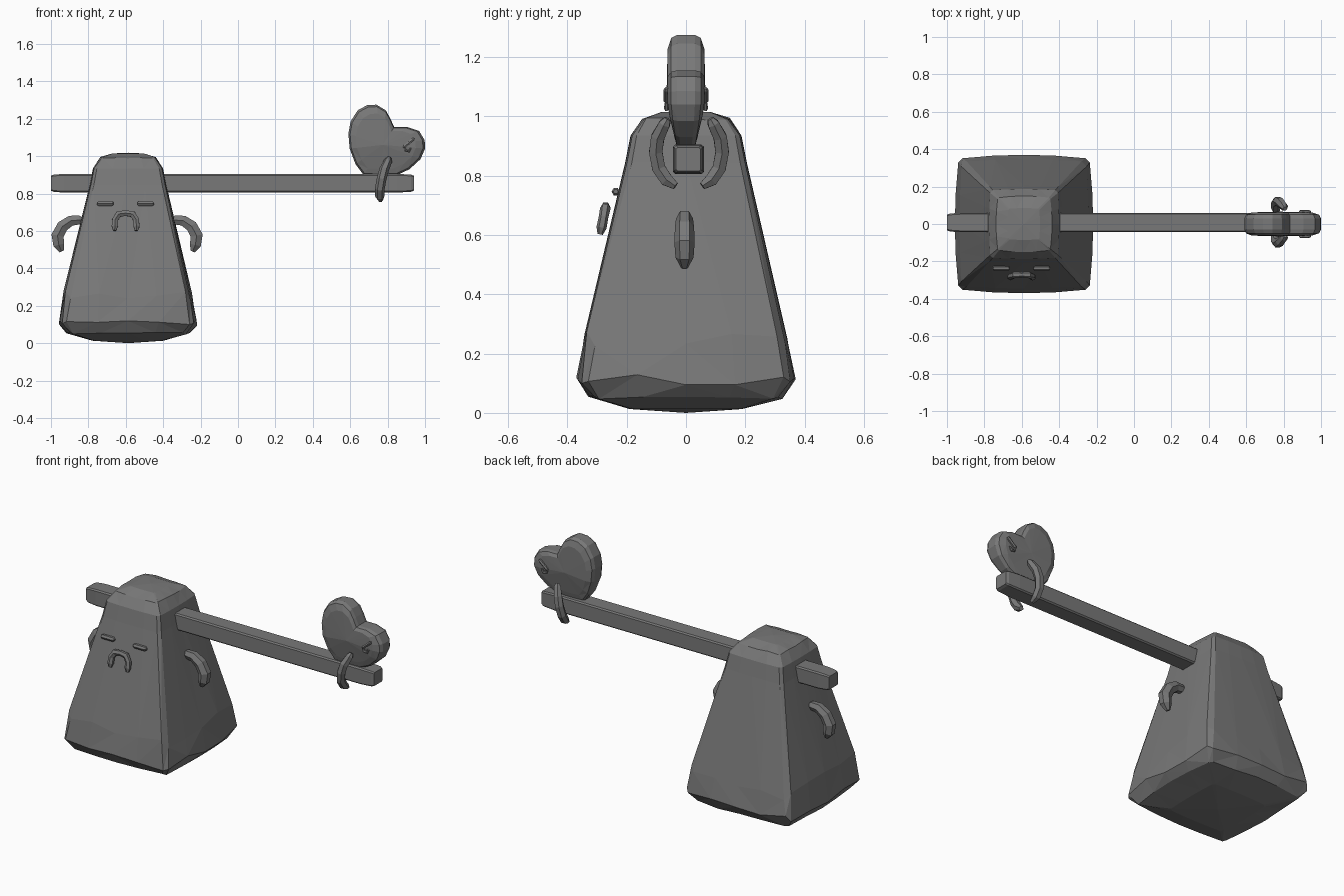
import bpy, bmesh, math, random
from mathutils import Vector

if "Cube" in bpy.data.objects:
    bpy.data.objects.remove(bpy.data.objects["Cube"])

random.seed(4)
grey = bpy.data.materials.new("stone grey")
grey.diffuse_color = (0.19, 0.19, 0.19, 1)
grey.use_nodes = True
grey.node_tree.nodes["Principled BSDF"].inputs["Base Color"].default_value = grey.diffuse_color


def finish(name, bm, tri=False):
    bmesh.ops.recalc_face_normals(bm, faces=bm.faces)
    if tri:
        bmesh.ops.triangulate(bm, faces=bm.faces)
    me = bpy.data.meshes.new(name)
    bm.to_mesh(me)
    bm.free()
    me.materials.append(grey)
    ob = bpy.data.objects.new(name, me)
    bpy.context.collection.objects.link(ob)
    return ob


def loft(bm, rings, bottom=None, top=None):
    """Skin a list of equal point rings; ends are fans to a point or flat caps."""
    vs = [[bm.verts.new(p) for p in r] for r in rings]
    n = len(vs[0])
    for a, b in zip(vs, vs[1:]):
        for i in range(n):
            j = (i + 1) % n
            bm.faces.new((a[i], a[j], b[j], b[i]))
    for ring, tip in ((vs[0], bottom), (vs[-1], top)):
        if tip is None:
            bm.faces.new(ring)
        else:
            c = bm.verts.new(tip)
            for i in range(n):
                bm.faces.new((ring[i], ring[(i + 1) % n], c))


def tube(name, pts, radii, side, depth=1.0, sides=6):
    """Tapered tube through points; side is the direction across the bend."""
    pts = [Vector(p) for p in pts]
    side = Vector(side)
    rings = []
    for i, p in enumerate(pts):
        t = (pts[min(i + 1, len(pts) - 1)] - pts[max(i - 1, 0)]).normalized()
        n = t.cross(side).normalized()
        s = n.cross(t)
        rings.append([p + radii[i] * (math.cos(a) * n + depth * math.sin(a) * s)
                      for a in (2 * math.pi * (k + .5) / sides for k in range(sides))])
    bm = bmesh.new()
    loft(bm, rings)
    return finish(name, bm)


# body: tapered rounded-square column with a chipped base and domed ends
CX = -0.588


def square_ring(h, z, jitter=0.0, bulge=0.0):
    ring = []
    for q in range(4):
        ca, sa = round(math.cos(q * math.pi / 2)), round(math.sin(q * math.pi / 2))
        for t in (-1, -.5, 0, .5, 1):
            x, y = h * .89 * t, -h * (1 - (.03 + bulge) * t * t)
            ring.append((CX + ca * x - sa * y, sa * x + ca * y,
                         z + random.uniform(-jitter, jitter)))
    return ring


bm = bmesh.new()
loft(bm, [square_ring(.19, .013), square_ring(.33, .052, .006, .03),
          square_ring(.37, .115, .022, .02), square_ring(.345, .25, .03),
          square_ring(.205, .845), square_ring(.187, .935),
          square_ring(.15, .992, .004, .03), square_ring(.085, 1.014)],
     (CX, 0, 0), (CX, 0, 1.018))
finish("body", bm, tri=True)

# beam passing through the body, slightly pinched at the ends
bm = bmesh.new()
rings = []
for x, s in ((-1, .8), (-.985, .92), (-.93, 1), (.85, 1), (.925, .92), (.94, .8)):
    rings.append([(x, .008 + .052 * s * a, .855 + .05 * s * b)
                  for a, b in ((-1, -.85), (-.85, -1), (.85, -1), (1, -.85),
                               (1, .85), (.85, 1), (-.85, 1), (-1, .85))])
loft(bm, rings)
finish("beam", bm)

# body arms, eyes, either side of the face
for side, label in ((-1, "left"), (1, "right")):
    arm = [(.235, .655), (.255, .658), (.30, .655), (.345, .625),
           (.372, .575), (.365, .525), (.35, .49)]
    tube(label + "_body_arm", [(CX - .005 + side * x, -.005, z) for x, z in arm],
         [.018, .027, .032, .036, .038, .034, .014], (0, 1, 0), .9)
    ex = CX - .014 + side * .108
    tube(label + "_body_eye",
         [(ex + dx, -.237, .746) for dx in (-.044, -.036, .036, .044)],
         [.008, .014, .014, .008], (0, 1, 0))

# mouth: drooping arch in front of the face
mouth = [(-.058, .602), (-.058, .625), (-.056, .66), (-.038, .69), (0, .695),
         (.038, .69), (.056, .66), (.058, .625), (.058, .602)]
tube("mouth", [(CX - .013 + x, -.27 - (.70 - z) * .2, z) for x, z in mouth],
     [.01, .019, .018, .02, .017, .02, .018, .019, .01], (0, 1, 0), .9)

# heart sitting on the beam: outline with stepped, rounded edges
outline = [(.671, .90), (.628, .957), (.597, 1.04), (.59, 1.12), (.602, 1.185),
           (.64, 1.245), (.69, 1.272), (.74, 1.275), (.79, 1.245), (.815, 1.20),
           (.835, 1.155), (.906, 1.155), (.968, 1.135), (.998, 1.085),
           (1.0, 1.04), (.976, .984), (.917, .93), (.853, .90), (.76, .895)]
hx, hz = .775, 1.06


def heart_ring(s, y):
    return [(hx + (x - hx) * s, y * (.62 + .38 * min(1, (z - .89) / .13)),
             hz + (z - hz) * s) for x, z in outline]


bm = bmesh.new()
loft(bm, [heart_ring(s, y) for s, y in ((.78, -.062), (.95, -.05), (1, -.03),
                                        (1, .03), (.95, .05), (.78, .062))],
     (hx, -.066, hz), (hx, .066, hz))
finish("heart", bm, tri=True)

# heart arms gripping the beam, and its eyes, on both faces
for side, label in ((-1, "front"), (1, "back")):
    arm = [(.808, .072, .992), (.803, .082, .975), (.782, .105, .93), (.768, .112, .88),
           (.758, .102, .825), (.758, .075, .785), (.762, .045, .765)]
    tube(label + "_heart_arm", [(x, .01 + side * y, z) for x, y, z in arm],
         [.012, .022, .026, .026, .026, .025, .014], (1, 0, 0))
    y = side * .066
    tube(label + "_heart_eye", [(.885, y, 1.045), (.892, y, 1.052), (.936, y, 1.09), (.943, y, 1.096)],
         [.005, .01, .01, .005], (0, 1, 0))
    tube(label + "_heart_mouth", [(.89, y, 1.045), (.895, y, 1.03), (.915, y, 1.025), (.925, y, 1.045)],
         [.006, .008, .008, .006], (0, 1, 0))
